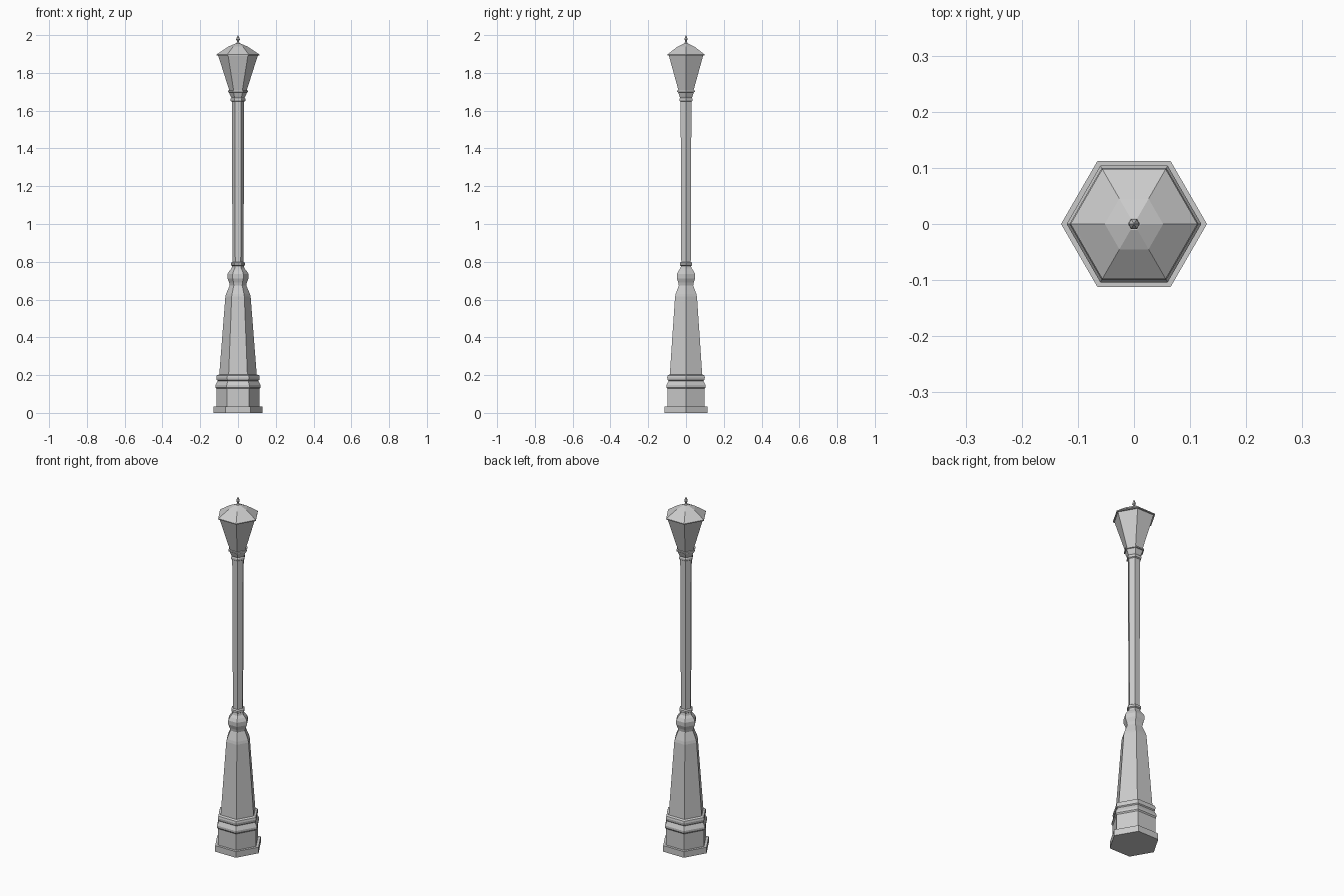
import bpy, bmesh, math


def hex_part(name, profile):
    """Stack six-sided rings from (radius, height) pairs and cap both ends."""
    bm = bmesh.new()
    rings = []
    for r, z in profile:
        rings.append([bm.verts.new((r * math.cos(math.pi / 3 * i),
                                    r * math.sin(math.pi / 3 * i), z)) for i in range(6)])
    for a, b in zip(rings, rings[1:]):
        for i in range(6):
            j = (i + 1) % 6
            bm.faces.new((a[i], a[j], b[j], b[i]))
    bm.faces.new(rings[0][::-1])
    bm.faces.new(rings[-1])
    mesh = bpy.data.meshes.new(name)
    bm.to_mesh(mesh)
    bm.free()
    ob = bpy.data.objects.new(name, mesh)
    bpy.context.collection.objects.link(ob)
    return ob


# Floor slab
hex_part("ground_plate", [(0.13, 0), (0.13, 0.035)])

# Plinth with its double moulding
hex_part("plinth", [(0.114, 0.035), (0.114, 0.128), (0.12, 0.135), (0.12, 0.147),
                    (0.107, 0.170), (0.113, 0.175), (0.115, 0.188), (0.112, 0.199),
                    (0.099, 0.204)])

# Tapered pedestal with waist and bulb
hex_part("pedestal", [(0.099, 0.204), (0.067, 0.615), (0.063, 0.63), (0.044, 0.675),
                      (0.047, 0.69), (0.056, 0.712), (0.056, 0.735), (0.046, 0.752),
                      (0.034, 0.765), (0.031, 0.778)])

# Slim shaft with a collar at each end
hex_part("lower_collar", [(0.031, 0.778), (0.038, 0.782), (0.038, 0.794), (0.03, 0.799)])
hex_part("shaft", [(0.029, 0.799), (0.033, 1.65)])
hex_part("upper_collar", [(0.033, 1.648), (0.039, 1.652), (0.039, 1.663), (0.035, 1.668),
                          (0.039, 1.675), (0.048, 1.697), (0.054, 1.699), (0.054, 1.706),
                          (0.046, 1.707)])

# Lantern flaring up to the eaves
hex_part("lantern", [(0.046, 1.707), (0.105, 1.892)])

# Roof with a slight bend near the top
hex_part("roof", [(0.105, 1.892), (0.113, 1.893), (0.113, 1.898), (0.107, 1.902),
                  (0.052, 1.939), (0.012, 1.956)])

# Finial spike
hex_part("finial", [(0.011, 1.955), (0.006, 1.963), (0.006, 1.971), (0.010, 1.976),
                    (0.008, 1.984), (0.001, 2.0)])
